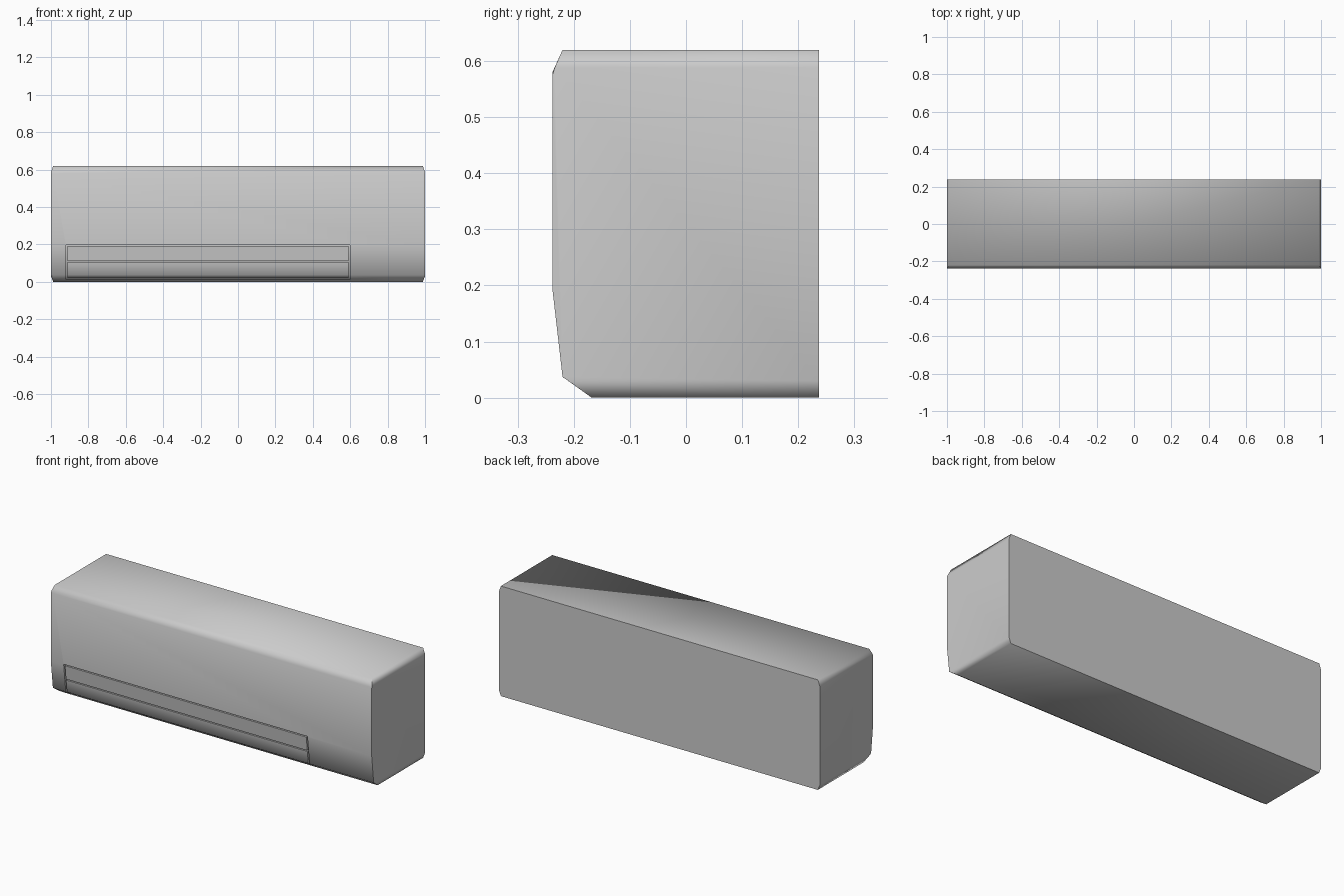
import bpy, bmesh
from math import radians

if "Cube" in bpy.data.objects:
    bpy.data.objects.remove(bpy.data.objects["Cube"])


def loft(name, sections):
    """Skin matching (y, z) outlines placed at successive x positions."""
    bm = bmesh.new()
    rings = [[bm.verts.new((x, y, z)) for y, z in pts] for x, pts in sections]
    n = len(rings[0])
    for a, b in zip(rings, rings[1:]):
        for i in range(n):
            j = (i + 1) % n
            bm.faces.new((a[i], a[j], b[j], b[i]))
    bm.faces.new(rings[0])
    bm.faces.new(rings[-1][::-1])
    bmesh.ops.recalc_face_normals(bm, faces=bm.faces)
    mesh = bpy.data.meshes.new(name)
    bm.to_mesh(mesh)
    bm.free()
    ob = bpy.data.objects.new(name, mesh)
    bpy.context.collection.objects.link(ob)
    return ob


def smooth(ob, angle=70):
    bpy.ops.object.select_all(action='DESELECT')
    ob.select_set(True)
    bpy.context.view_layer.objects.active = ob
    bpy.ops.object.shade_smooth_by_angle(angle=radians(angle))


def front_y(z):
    """Depth of the casing front at height z."""
    if z < 0.037:
        return -0.168 - 0.052 * z / 0.037
    if z < 0.193:
        return -0.22 - 0.018 * (z - 0.037) / 0.156
    return -0.238


def slab(z_list, outer, inner):
    """Outline hugging the casing front, from one offset to another."""
    return ([(front_y(z) + outer, z) for z in z_list]
            + [(front_y(z) + inner, z) for z in reversed(z_list)])


# Casing: side profile with slightly chamfered top and bottom end edges
full = [(0.237, 0), (-0.168, 0), (-0.22, 0.037), (-0.238, 0.193),
        (-0.238, 0.58), (-0.22, 0.62), (0.237, 0.62)]
end = [(0.237, 0.03), (-0.21, 0.03), (-0.22, 0.037), (-0.238, 0.193),
       (-0.238, 0.575), (-0.234, 0.588), (0.237, 0.588)]
casing = loft("casing", [(-1, end), (-0.988, full), (0.988, full), (1, end)])

# Shallow outlet recess in the lower front
outline = slab([0.014, 0.037, 0.193, 0.198], -0.03, 0.02)
cutter = loft("outlet_cutter", [(-0.92, outline), (0.6, outline)])
cutter.hide_render = True
cutter.hide_viewport = True
cut = casing.modifiers.new("outlet", 'BOOLEAN')
cut.object = cutter
cut.solver = 'EXACT'
bpy.context.view_layer.objects.active = casing
bpy.ops.object.modifier_apply(modifier=cut.name)
bpy.data.objects.remove(cutter)
smooth(casing)

# Two flush air flaps, separated by thin gaps
for name, heights in (("lower_flap", [0.02, 0.037, 0.107]),
                      ("upper_flap", [0.113, 0.192])):
    pts = slab(heights, 0.0, 0.021)
    smooth(loft(name, [(-0.912, pts), (0.592, pts)]), 50)
